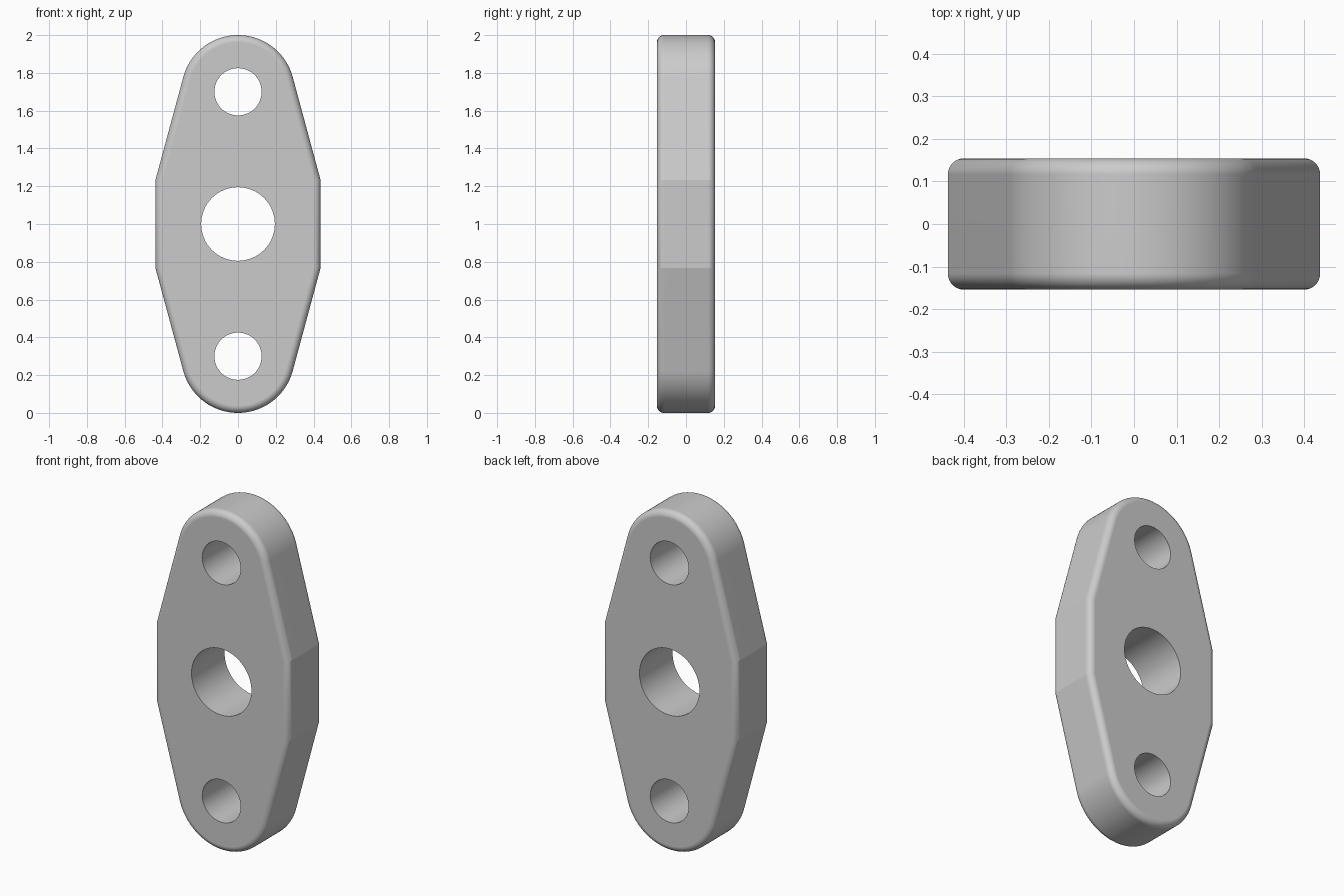
import bpy, bmesh, math
from mathutils import Vector

cube = bpy.data.objects.get("Cube")
if cube:
    bpy.data.objects.remove(cube, do_unlink=True)

HALF_WIDTH, HALF_DEPTH, SHOULDER = 0.437, 0.154, 0.233
END_OFFSET, END_RADIUS = 0.7, 0.3
ARC_STEPS = 48

metal = bpy.data.materials.new("light grey metal")
metal.use_nodes = True
grey = (0.6, 0.6, 0.6, 1)
metal.diffuse_color = grey
metal.node_tree.nodes["Principled BSDF"].inputs["Base Color"].default_value = grey


def plate_outline():
    """Rounded ends joined by tangent tapers to flat sides."""
    dx, dz = HALF_WIDTH, SHOULDER - END_OFFSET
    start = math.atan2(dz, dx) + math.acos(END_RADIUS / math.hypot(dx, dz))
    sweep = math.pi - 2 * start
    top = [(HALF_WIDTH, SHOULDER)]
    for i in range(ARC_STEPS + 1):
        a = start + sweep * i / ARC_STEPS
        top.append((END_RADIUS * math.cos(a), END_OFFSET + END_RADIUS * math.sin(a)))
    top.append((-HALF_WIDTH, SHOULDER))
    return top + [(-x, -z) for x, z in top]


def activate(ob):
    bpy.ops.object.select_all(action="DESELECT")
    ob.select_set(True)
    bpy.context.view_layer.objects.active = ob


# Plate body with rounded front and back rims
bm = bmesh.new()
face = bm.faces.new([bm.verts.new((x, -HALF_DEPTH, z + 1)) for x, z in plate_outline()])
extruded = bmesh.ops.extrude_face_region(bm, geom=[face])["geom"]
bmesh.ops.translate(bm, vec=Vector((0, 2 * HALF_DEPTH, 0)),
                    verts=[v for v in extruded if isinstance(v, bmesh.types.BMVert)])
bmesh.ops.recalc_face_normals(bm, faces=bm.faces)
rims = [e for e in bm.edges if abs(e.verts[0].co.y - e.verts[1].co.y) < HALF_DEPTH]
bmesh.ops.bevel(bm, geom=rims, offset=0.038, segments=8, profile=0.5,
                affect="EDGES", clamp_overlap=True)
mesh = bpy.data.meshes.new("flange_plate")
bm.to_mesh(mesh)
bm.free()
plate = bpy.data.objects.new("flange_plate", mesh)
bpy.context.collection.objects.link(plate)
mesh.materials.append(metal)

# Central bore and two bolt holes, left with crisp edges
for name, radius, z in (("bore", 0.195, 1), ("upper_bolt_hole", 0.125, 1.7),
                        ("lower_bolt_hole", 0.125, 0.3)):
    bpy.ops.mesh.primitive_cylinder_add(vertices=64, radius=radius, depth=1,
                                        location=(0, 0, z), rotation=(math.pi / 2, 0, 0))
    cutter = bpy.context.object
    cutter.name = name + "_cutter"
    cutter.hide_render = True
    cutter.data.materials.append(metal)
    activate(plate)
    cut = plate.modifiers.new(name, "BOOLEAN")
    cut.operation, cut.solver, cut.object = "DIFFERENCE", "EXACT", cutter
    bpy.ops.object.modifier_apply(modifier=cut.name)
    bpy.data.objects.remove(cutter, do_unlink=True)

# Smooth rims and bores, with sharp shoulder and hole edges
activate(plate)
bpy.ops.object.shade_smooth_by_angle(angle=math.radians(13))
weighted = plate.modifiers.new("flat_face_normals", "WEIGHTED_NORMAL")
weighted.keep_sharp = True
